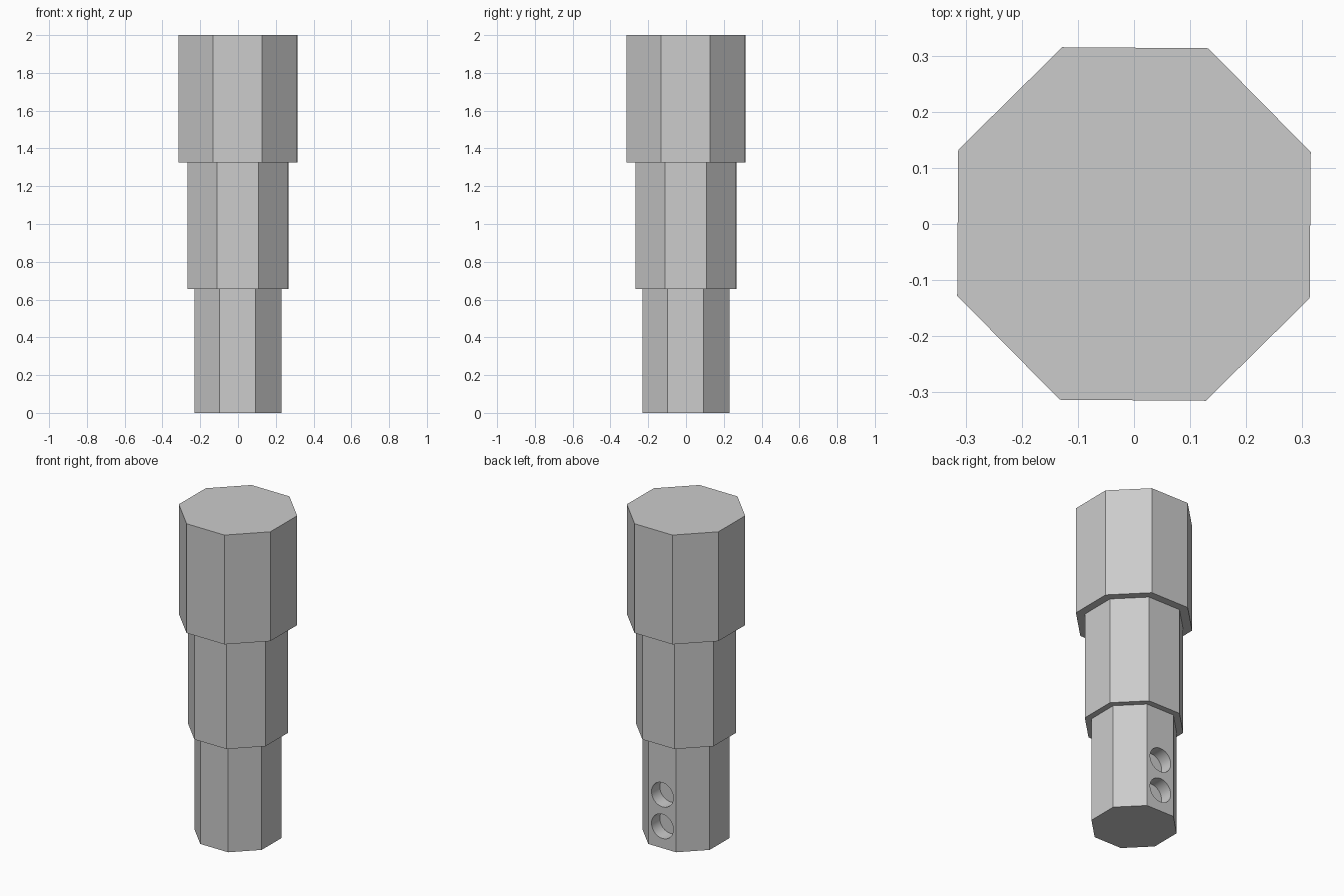
import bpy
from math import radians, pi

if "Cube" in bpy.data.objects:
    bpy.data.objects.remove(bpy.data.objects["Cube"])

TWIST = radians(22.1)      # octagon corner angle, very slightly off square
Z0, Z1, Z2, Z3 = 0.0, 0.655, 1.325, 2.0


def tier(name, radius, z_low, z_high):
    """Eight-sided upright prism."""
    bpy.ops.mesh.primitive_cylinder_add(
        vertices=8, radius=radius, depth=z_high - z_low,
        location=(0, 0, (z_low + z_high) / 2))
    ob = bpy.context.object
    ob.name = name
    # Blender's first corner points to +y, so 22.1 degrees from +x
    # repeats every 45 degrees
    ob.rotation_euler.z = TWIST
    return ob


# Three stepped octagonal tiers
lower = tier("lower_tier", 0.249, Z0, Z1)
tier("middle_tier", 0.288, Z1, Z2)
tier("upper_tier", 0.340, Z2, Z3)

# Two round blind holes in the back face of the lower tier
DEPTH, FACE_Y = 0.08, 0.23
for i, z in enumerate((0.135, 0.33)):
    bpy.ops.mesh.primitive_cylinder_add(
        vertices=32, radius=0.075, depth=2 * DEPTH,
        location=(0, FACE_Y, z), rotation=(pi / 2, 0, TWIST - radians(22.5)))
    cutter = bpy.context.object
    cutter.name = f"hole_cutter_{i + 1}"
    cutter.hide_render = True
    for p in cutter.data.polygons:
        p.use_smooth = len(p.vertices) == 4
    mod = lower.modifiers.new(f"hole_{i + 1}", 'BOOLEAN')
    mod.operation = 'DIFFERENCE'
    mod.solver = 'EXACT'
    mod.object = cutter
    bpy.context.view_layer.objects.active = lower
    bpy.ops.object.modifier_apply(modifier=mod.name)
    bpy.data.objects.remove(cutter)
